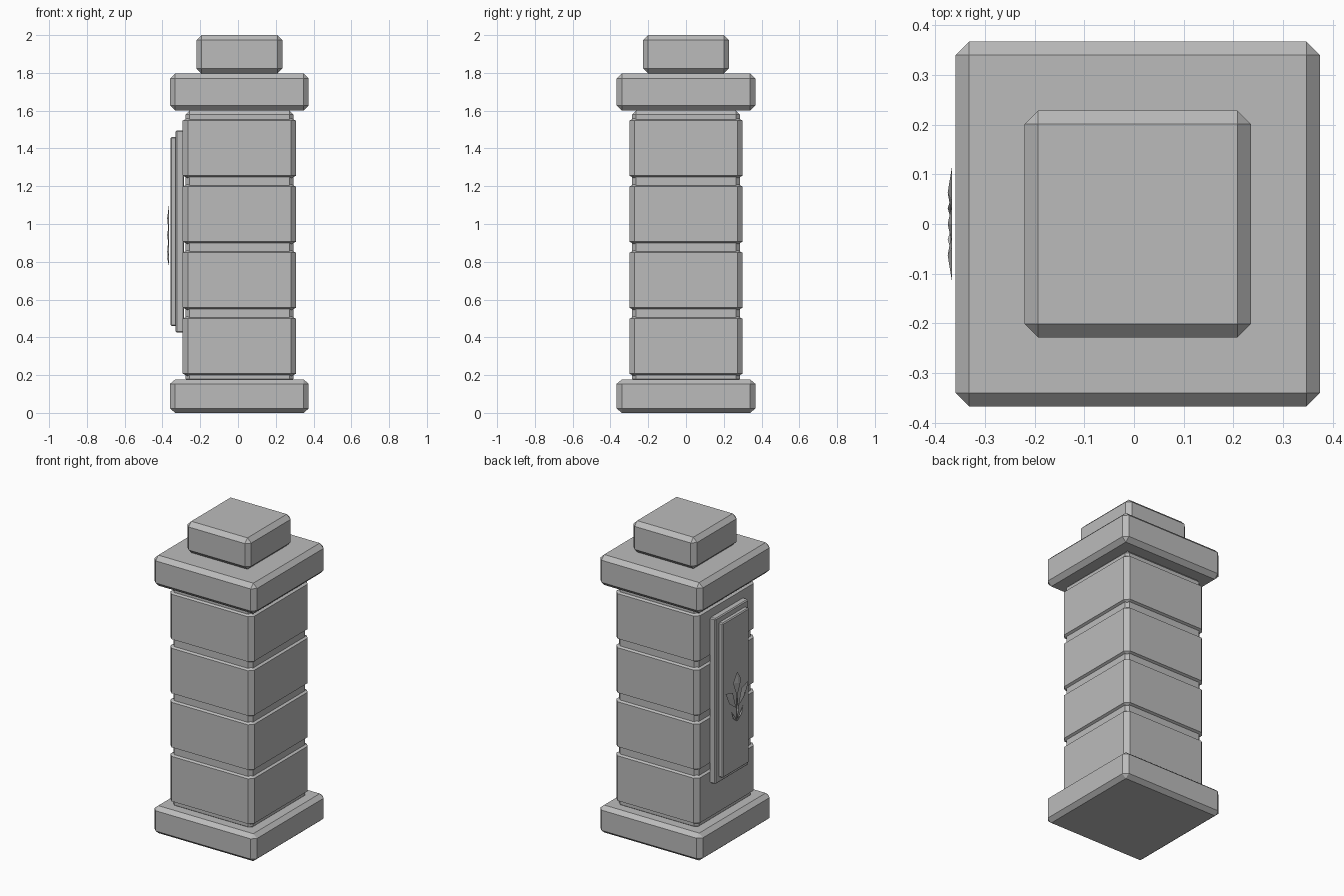
import bpy
import bmesh
from mathutils import Vector

if "Cube" in bpy.data.objects:
    bpy.data.objects.remove(bpy.data.objects["Cube"])

CX = 0.0075  # column axis

stone = bpy.data.materials.new("grey stone")
stone.use_nodes = True
GREY = (0.5, 0.5, 0.5, 1)
stone.diffuse_color = GREY
stone.node_tree.nodes["Principled BSDF"].inputs["Base Color"].default_value = GREY


def finish(name, bm):
    bmesh.ops.recalc_face_normals(bm, faces=bm.faces)
    mesh = bpy.data.meshes.new(name)
    bm.to_mesh(mesh)
    bm.free()
    mesh.materials.append(stone)
    obj = bpy.data.objects.new(name, mesh)
    bpy.context.collection.objects.link(obj)
    return obj


def slab(name, low, high, bevel, squash=1.0):
    """Chamfered box; squash shortens the chamfer along z."""
    low, high = Vector(low), Vector(high)
    size, mid = high - low, (low + high) / 2
    bm = bmesh.new()
    bmesh.ops.create_cube(bm, size=1)
    bmesh.ops.scale(bm, vec=(size.x, size.y, size.z / squash), verts=bm.verts)
    bmesh.ops.bevel(bm, geom=bm.edges[:], offset=bevel, segments=1, affect='EDGES')
    bmesh.ops.scale(bm, vec=(1, 1, squash), verts=bm.verts)
    bmesh.ops.translate(bm, vec=mid, verts=bm.verts)
    return finish(name, bm)


def square_slab(name, half, z0, z1, bevel, squash=1.0):
    return slab(name, (CX - half, -half, z0), (CX + half, half, z1), bevel, squash)


# Plinth, core, cap and finial
square_slab("plinth", 0.367, 0, 0.177, 0.027, 0.85)
square_slab("core", 0.285, 0.16, 1.6, 0.02)
square_slab("cap", 0.367, 1.6, 1.797, 0.027)
square_slab("finial", 0.228, 1.797, 2.0, 0.027)

# Stacked shaft blocks
for i in range(4):
    z = 0.194 + 0.3495 * i
    square_slab(f"shaft_block_{i + 1}", 0.3, z, z + 0.318, 0.027, 0.5)

# Raised side plaque
slab("plaque_frame", (-0.33, -0.17, 0.425), (-0.285, 0.17, 1.495), 0.006)
slab("plaque_panel", (-0.358, -0.135, 0.46), (-0.325, 0.135, 1.46), 0.006)


def petal(name, outline):
    """Thin plate in the y-z plane with a raised middle."""
    bm = bmesh.new()
    back = [bm.verts.new((-0.366, y, z)) for y, z in outline]
    mid = sum((v.co for v in back), Vector()) / len(back)
    peak = bm.verts.new((-0.375, mid.y, mid.z))
    bm.faces.new(back)
    for a, b in zip(back, back[1:] + back[:1]):
        bm.faces.new((a, b, peak))
    return finish(name, bm)


# Flower emblem on the plaque
petal("flower_bud", [(0, 1.1), (0.042, 1.04), (0, 0.94), (-0.042, 1.04)])
petal("flower_stem", [(0.008, 0.95), (0.008, 0.79), (0, 0.78), (-0.008, 0.79), (-0.008, 0.95)])
for side, s in (("left", -1), ("right", 1)):
    petal(f"flower_leaf_{side}",
          [(s * y, z) for y, z in ((0.01, 0.87), (0.08, 0.92), (0.118, 1.0), (0.045, 0.98))])
    petal(f"flower_root_{side}",
          [(s * y, z) for y, z in ((0.0, 0.78), (0.04, 0.81), (0.058, 0.86), (0.03, 0.825))])
